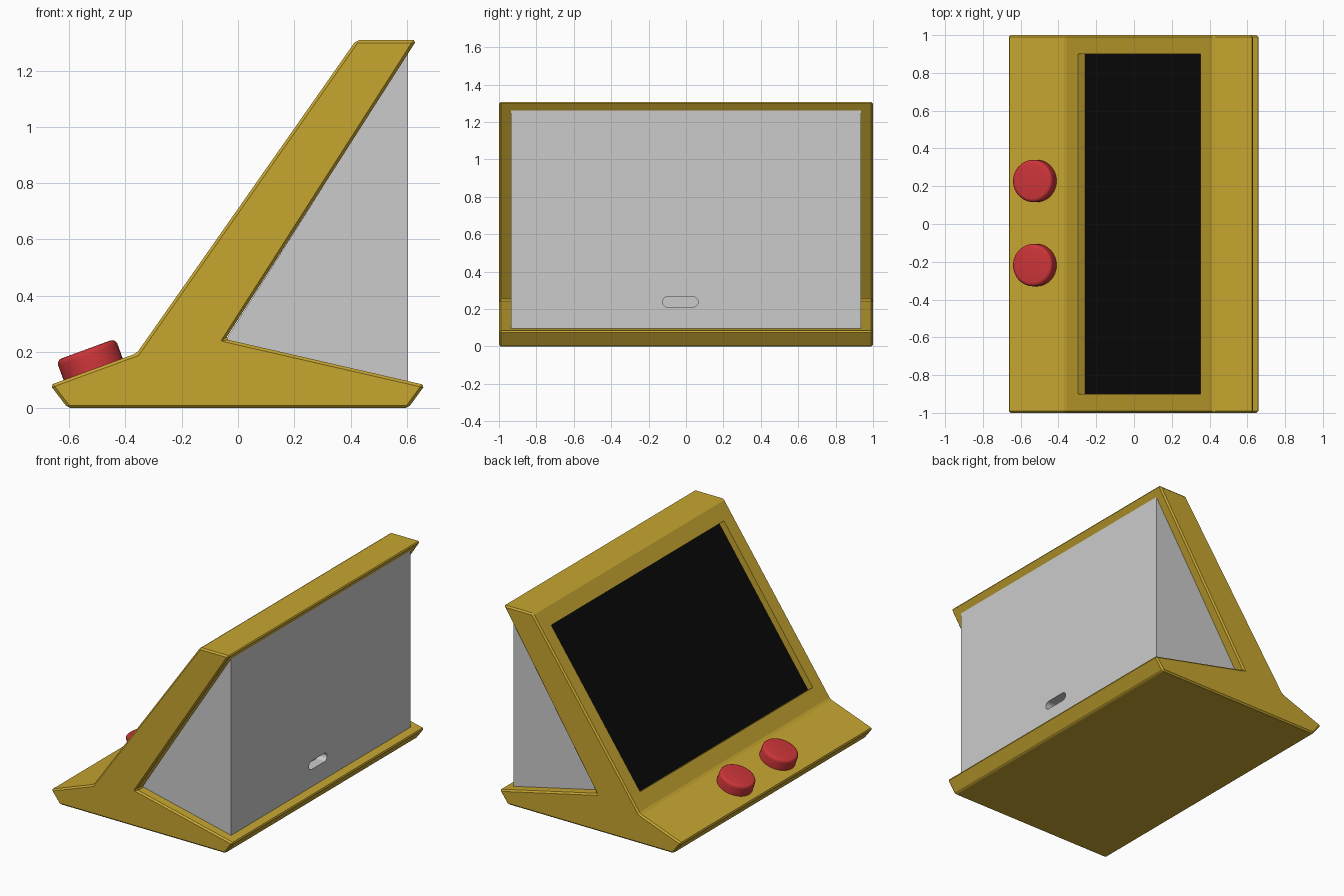
import bpy, bmesh
from math import cos, sin, pi, atan2
from mathutils import Matrix, Vector

if "Cube" in bpy.data.objects:
    bpy.data.objects.remove(bpy.data.objects["Cube"])


def material(name, color):
    m = bpy.data.materials.new(name)
    m.diffuse_color = color
    m.use_nodes = True
    m.node_tree.nodes["Principled BSDF"].inputs["Base Color"].default_value = m.diffuse_color
    return m


def prism(name, pts, axis_a, axis_b, origin, depth, mat=None):
    """Outline pts in the plane (axis_a, axis_b) at origin, extruded by the depth vector."""
    a, b, o, d = (Vector(v) for v in (axis_a, axis_b, origin, depth))
    bm = bmesh.new()
    face = bm.faces.new([bm.verts.new(o + a * u + b * v) for u, v in pts])
    new = bmesh.ops.extrude_face_region(bm, geom=[face])["geom"]
    bmesh.ops.translate(bm, vec=d, verts=[g for g in new if isinstance(g, bmesh.types.BMVert)])
    bmesh.ops.recalc_face_normals(bm, faces=bm.faces)
    mesh = bpy.data.meshes.new(name)
    bm.to_mesh(mesh)
    bm.free()
    ob = bpy.data.objects.new(name, mesh)
    bpy.context.collection.objects.link(ob)
    if mat:
        mesh.materials.append(mat)
    return ob


def apply(ob, kind, **settings):
    mod = ob.modifiers.new(kind.title(), kind)
    for key, value in settings.items():
        setattr(mod, key, value)
    bpy.context.view_layer.objects.active = ob
    bpy.ops.object.modifier_apply(modifier=mod.name)


def cut(ob, cutter):
    apply(ob, 'BOOLEAN', object=cutter, operation='DIFFERENCE', solver='EXACT')
    bpy.data.objects.remove(cutter)


gold = material("gold", (0.57, 0.38, 0.03, 1))
black = material("black", (0.003, 0.003, 0.003, 1))
red = material("red", (0.6, 0.035, 0.04, 1))
X, Y, Z = (1, 0, 0), (0, 1, 0), (0, 0, 1)

# Stand frame: side profile extruded across, edges chamfered
profile = [(-0.605, 0), (0.605, 0), (0.665, 0.082), (-0.045, 0.245), (0.635, 1.308),
           (0.42, 1.308), (-0.36, 0.195), (-0.668, 0.082)]
frame = prism("stand_frame", profile, X, Z, (0, -1, 0), (0, 2, 0), gold)
apply(frame, 'BEVEL', width=0.01, segments=1, limit_method='ANGLE', angle_limit=0.3)

# Recess in the sloping front, with the screen at its floor
foot = Vector((-0.36, 0, 0.195))
slope = Vector((0.78, 0, 1.113)).normalized()
outward = Vector((-slope.z, 0, slope.x))
rect = [(0.113, -0.9), (1.243, -0.9), (1.243, 0.9), (0.113, 0.9)]
cut(frame, prism("recess_cutter", rect, slope, Y, foot - outward * 0.06, outward * 0.16))
prism("screen", rect, slope, Y, foot - outward * 0.06, outward * 0.017, black)

# Rear housing wedge with a cable slot
wedge = [(-0.045, 0.24), (0.605, 0.088), (0.605, 1.265)]
housing = prism("rear_housing", wedge, X, Z, (0, -0.935, 0), (0, 1.87, 0))
slot = []
for side in (1, -1):
    for i in range(13):
        t = -pi / 2 + pi * i / 12
        slot.append((side * (0.0675 + 0.0275 * cos(t)), side * 0.0275 * sin(t)))
cut(housing, prism("slot_cutter", slot, Y, Z, (0.54, -0.03, 0.238), (0.1, 0, 0)))

# Two push buttons standing square to the sloping shelf
tilt = atan2(0.113, 0.308)
for name, y in (("left_button", 0.228), ("right_button", -0.218)):
    bpy.ops.mesh.primitive_cylinder_add(vertices=48, radius=0.112, depth=0.095)
    button = bpy.context.object
    button.name = name
    button.data.materials.append(red)
    # round the top rim only
    bm = bmesh.new()
    bm.from_mesh(button.data)
    rim = [e for e in bm.edges if all(v.co.z > 0 for v in e.verts)]
    bmesh.ops.bevel(bm, geom=rim, offset=0.02, segments=4, profile=0.5, affect='EDGES')
    bm.to_mesh(button.data)
    bm.free()
    button.matrix_world = (Matrix.Translation((-0.515, y, 0.138))
                           @ Matrix.Rotation(-tilt, 4, 'Y')
                           @ Matrix.Translation((0, 0, 0.0275)))
    bpy.ops.object.shade_smooth_by_angle(angle=0.6)
